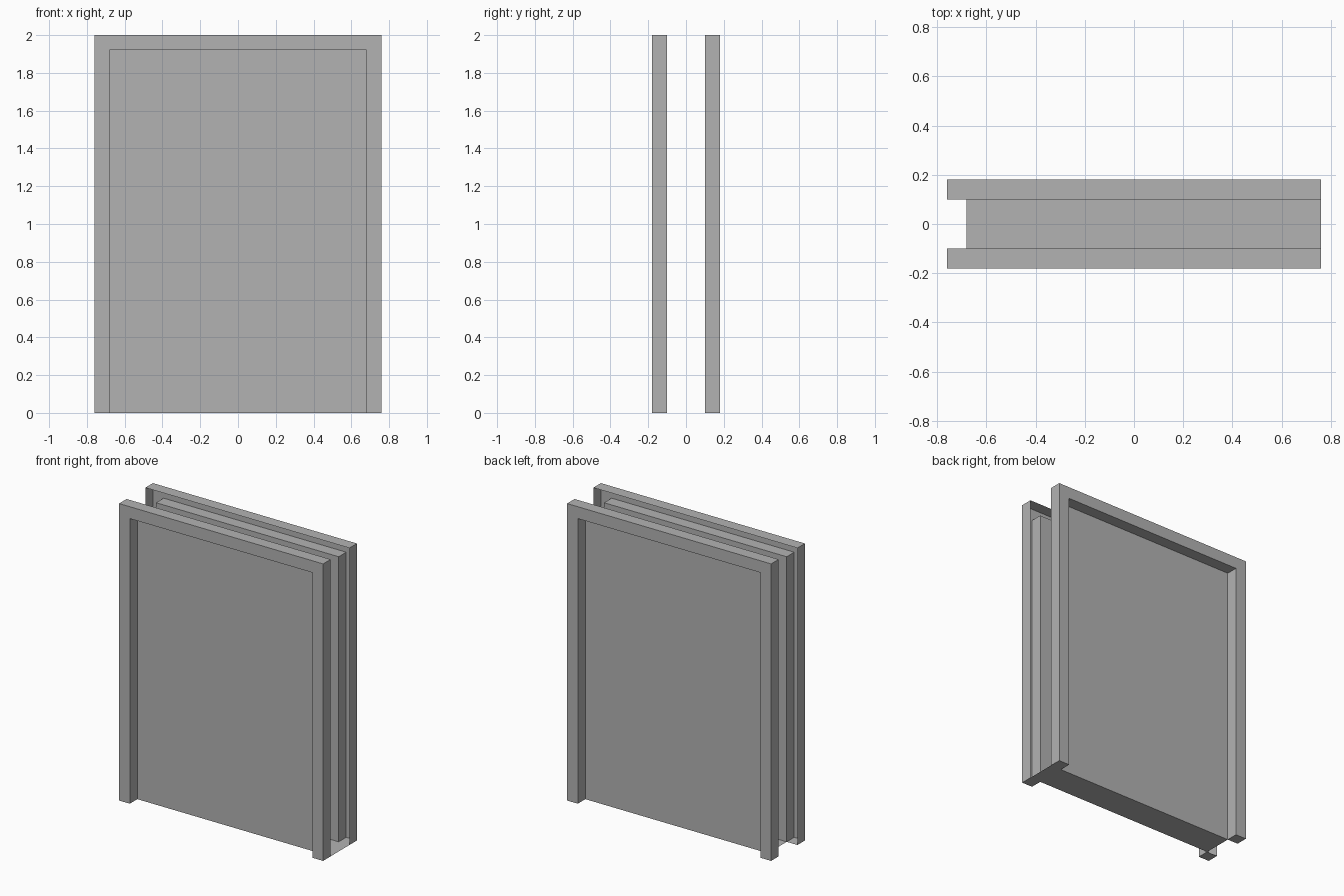
import bpy
import bmesh

cube = bpy.data.objects.get("Cube")
if cube:
    bpy.data.objects.remove(cube, do_unlink=True)

WIDTH, HEIGHT = 0.76, 2.0     # outer half width and height of the casing
TRIM = 0.08                   # width and depth of the casing trim
OUTER, INNER = 0.18, 0.10     # half depth of the trim faces and of the panels

grey = bpy.data.materials.new("plain grey")
grey.use_nodes = True
grey.diffuse_color = (0.45, 0.45, 0.45, 1)
grey.node_tree.nodes["Principled BSDF"].inputs["Base Color"].default_value = grey.diffuse_color


def outline(half, top, y):
    """Door-shaped path from the left foot over the head to the right foot."""
    return [(-half, y, 0), (-half, y, top), (half, y, top), (half, y, 0)]


def build(name, bm, turned=False):
    mesh = bpy.data.meshes.new(name)
    if turned:
        for v in bm.verts:
            v.co.x, v.co.y = -v.co.x, -v.co.y
    bm.to_mesh(mesh)
    bm.free()
    mesh.materials.append(grey)
    obj = bpy.data.objects.new(name, mesh)
    bpy.context.collection.objects.link(obj)
    return obj


def casing(name, turned):
    """Channel-shaped trim: reveal, face and outer edge, open to the inside."""
    bm = bmesh.new()
    hole = (WIDTH - TRIM, HEIGHT - TRIM)
    paths = [outline(*hole, -INNER), outline(*hole, -OUTER),
             outline(WIDTH, HEIGHT, -OUTER), outline(WIDTH, HEIGHT, -INNER)]
    rows = [[bm.verts.new(p) for p in path] for path in paths]
    for a, b in zip(rows, rows[1:]):
        for i in range(3):
            bm.faces.new((a[i], a[i + 1], b[i + 1], b[i]))
    # closed feet
    bm.faces.new([r[0] for r in rows])
    bm.faces.new([r[-1] for r in reversed(rows)])
    build(name, bm, turned)


def sheet(name, points, turned=False):
    bm = bmesh.new()
    bm.faces.new([bm.verts.new(p) for p in points])
    build(name, bm, turned)


# Matching front and back: trim channel with a recessed door panel
for side, turned in (("front", False), ("back", True)):
    casing(side + "_casing", turned)
    panel = outline(WIDTH - TRIM, HEIGHT - TRIM, -INNER)
    sheet(side + "_panel", panel[::-1], turned)

# Thin threshold joining the two sides, reaching the outer edge at one end only
left, right = -WIDTH + TRIM, WIDTH
sheet("threshold", [(left, -INNER, 0), (left, INNER, 0),
                    (right, INNER, 0), (right, -INNER, 0)])
